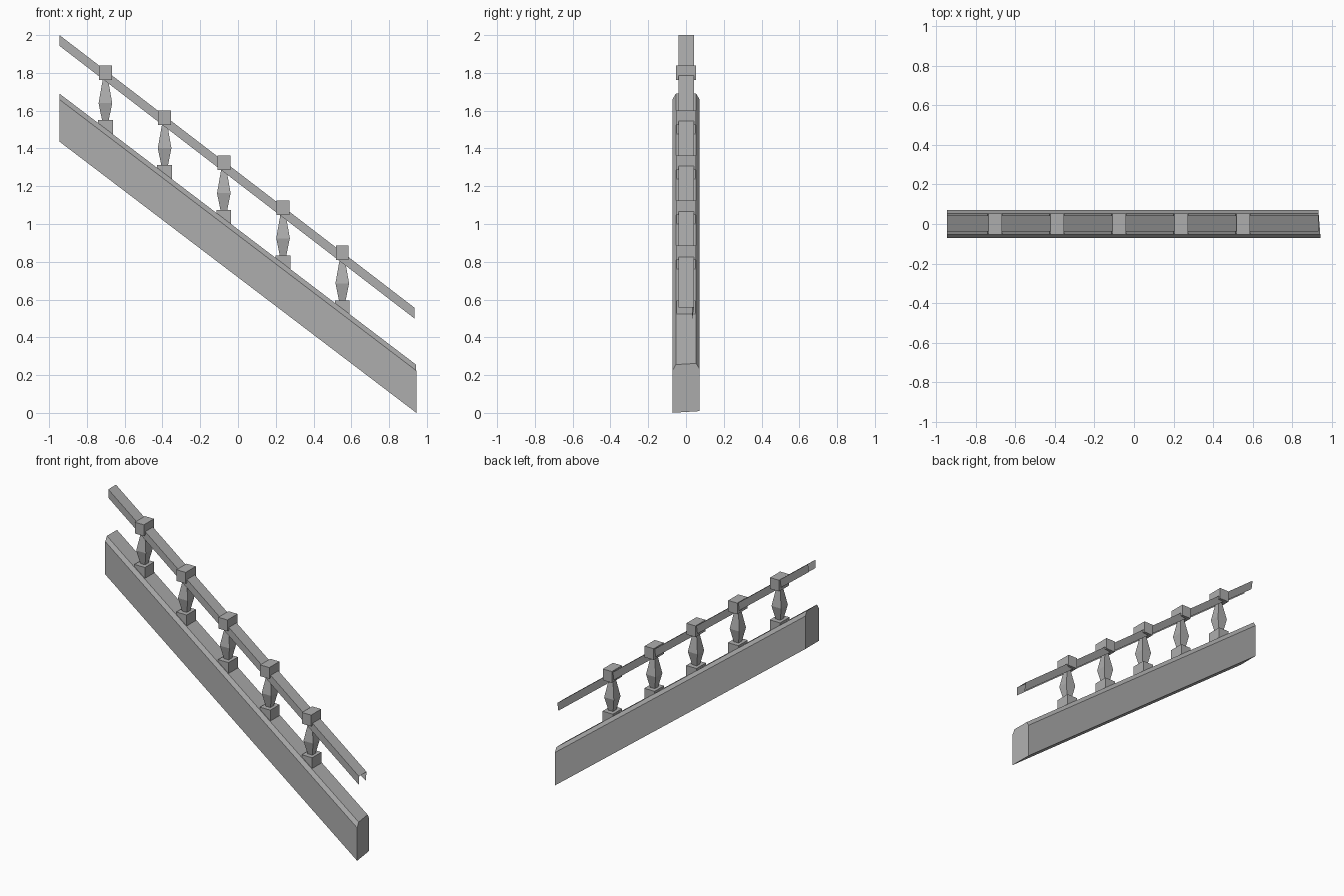
import bpy

if "Cube" in bpy.data.objects:
    bpy.data.objects.remove(bpy.data.objects["Cube"])

grey = bpy.data.materials.new("dark_grey")
grey.diffuse_color = (0.42, 0.42, 0.42, 1.0)
grey.use_nodes = True
grey.node_tree.nodes["Principled BSDF"].inputs["Base Color"].default_value = grey.diffuse_color


def make_mesh(name, verts, faces):
    mesh = bpy.data.meshes.new(name)
    mesh.from_pydata(verts, [], faces)
    mesh.update()
    mesh.materials.append(grey)
    obj = bpy.data.objects.new(name, mesh)
    bpy.context.collection.objects.link(obj)
    return obj


def sweep(name, left, right, closed):
    """Join two matching end sections; cap the ends when closed."""
    n = len(left)
    faces = [(i, n + i, n + (i + 1) % n, (i + 1) % n)
             for i in range(n if closed else n - 1)]
    if closed:
        faces += [tuple(range(n)), tuple(reversed(range(n, 2 * n)))]
    return make_mesh(name, left + right, faces)


def square_stack(name, x, rings):
    """Square-section post from (z, half x, half y) rings, bottom to top."""
    verts, faces = [], []
    for z, hx, hy in rings:
        verts += [(x - hx, -hy, z), (x + hx, -hy, z), (x + hx, hy, z), (x - hx, hy, z)]
    for r in range(len(rings) - 1):
        for i in range(4):
            a, b = r * 4 + i, r * 4 + (i + 1) % 4
            faces.append((a, b, b + 4, a + 4))
    top = len(verts) - 4
    faces += [(3, 2, 1, 0), (top, top + 1, top + 2, top + 3)]
    return make_mesh(name, verts, faces)


SLOPE = -0.76

# Sloping stringer with chamfered top edges and a slightly skewed lower end
section = [(-0.072, 1.436), (0.072, 1.436), (0.072, 1.659), (0.054, 1.69), (-0.054, 1.69), (-0.072, 1.659)]
left = [(-0.945, y, z) for y, z in section]
right = []
for y, z in section:
    x = 0.938 - 0.08 * y
    right.append((x, y, z + SLOPE * (x + 0.945)))
sweep("stringer", left, right, True)

# Handrail: thin inverted channel, open below and at both ends, rear lip leaning in
channel = [(0.033, 1.943), (0.043, 2.0), (-0.039, 2.0), (-0.039, 1.943)]
rail_drop = 1.443
sweep("handrail", [(-0.945, y, z) for y, z in channel],
      [(0.934, y, z - rail_drop) for y, z in channel], False)

# Repeated balusters: foot block, faceted spindle, cap block
for i in range(5):
    x = -0.702 + 0.3135 * i
    z = 1.801 - 0.2385 * i
    square_stack(f"foot_block_{i + 1}", x, [(z - 0.34, 0.039, 0.05), (z - 0.251, 0.039, 0.05)])
    square_stack(f"spindle_{i + 1}", x, [(z - 0.26, 0.016, 0.016), (z - 0.161, 0.036, 0.036),
                                         (z - 0.03, 0.013, 0.013)])
    square_stack(f"cap_block_{i + 1}", x, [(z - 0.038, 0.034, 0.054), (z + 0.038, 0.034, 0.054)])
